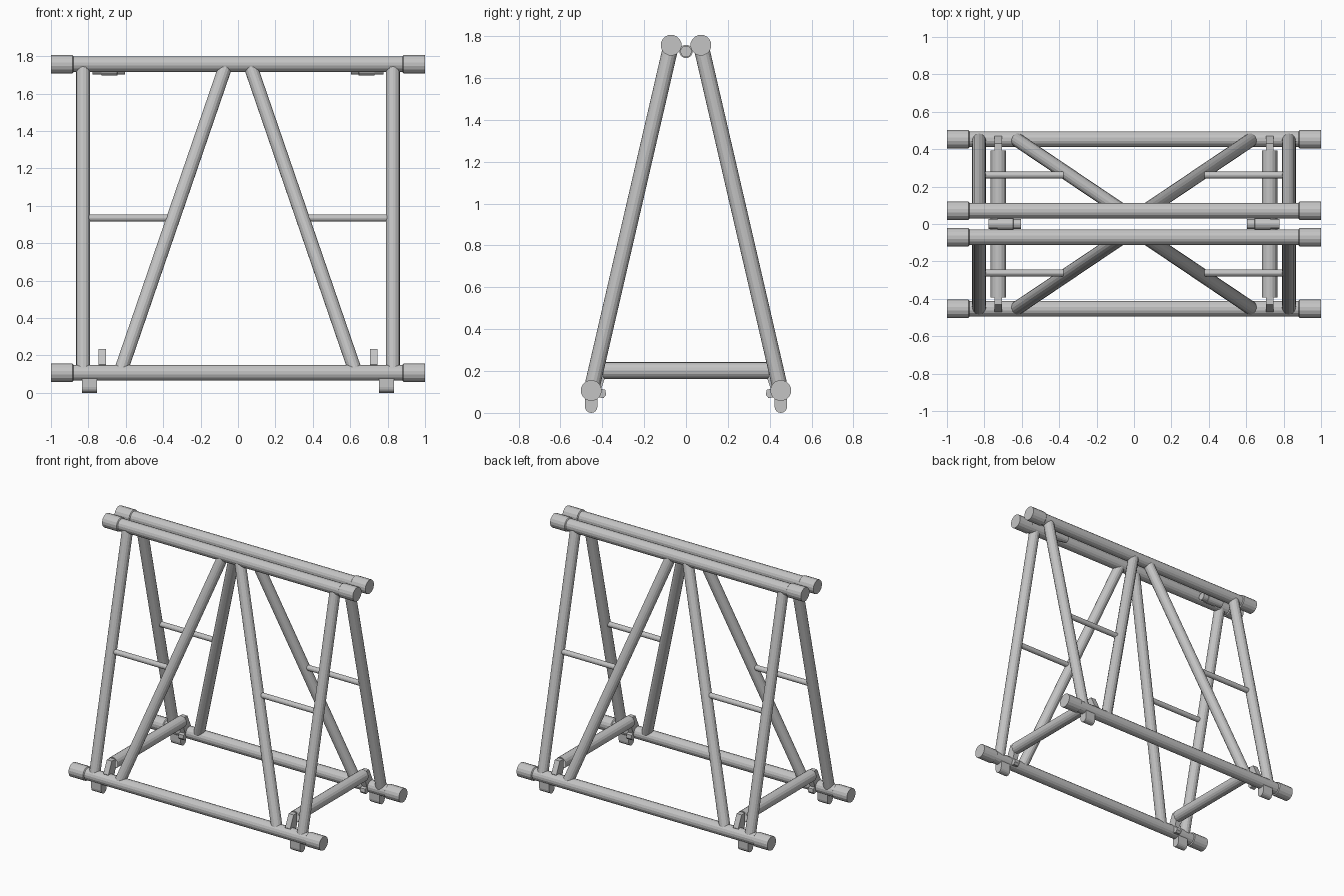
import bpy, bmesh, math
from mathutils import Vector

cube = bpy.data.objects.get("Cube")
if cube:
    bpy.data.objects.remove(cube, do_unlink=True)

steel = bpy.data.materials.new("grey_steel")
steel.use_nodes = True
steel.diffuse_color = (0.55, 0.55, 0.55, 1)
steel.node_tree.nodes["Principled BSDF"].inputs["Base Color"].default_value = (0.55, 0.55, 0.55, 1)

SIDES = 16
LOW_Y, LOW_Z = 0.453, 0.107    # lower chord axis
TOP_Y, TOP_Z = 0.071, 1.757    # upper chord axis


def add_mesh(name, bm):
    bmesh.ops.recalc_face_normals(bm, faces=bm.faces)
    mesh = bpy.data.meshes.new(name)
    bm.to_mesh(mesh)
    bm.free()
    mesh.materials.append(steel)
    obj = bpy.data.objects.new(name, mesh)
    bpy.context.collection.objects.link(obj)
    return obj


def tube(name, start, end, radius, capped=True):
    """Round tube between two points."""
    start, end = Vector(start), Vector(end)
    axis = end - start
    bm = bmesh.new()
    bmesh.ops.create_cone(bm, cap_ends=capped, segments=SIDES,
                          radius1=radius, radius2=radius, depth=axis.length)
    obj = add_mesh(name, bm)
    obj.rotation_mode = 'QUATERNION'
    obj.rotation_quaternion = axis.to_track_quat('Z', 'Y')
    obj.location = (start + end) / 2
    return obj


def lathe_x(name, stations, y, z):
    """Turned part along x from (x, radius) stations."""
    bm = bmesh.new()
    rings = []
    for x, r in stations:
        angles = [2 * math.pi * (i + 0.5) / SIDES for i in range(SIDES)]
        rings.append([bm.verts.new((x, y + r * math.cos(a), z + r * math.sin(a))) for a in angles])
    for a, b in zip(rings, rings[1:]):
        for i in range(SIDES):
            j = (i + 1) % SIDES
            bm.faces.new((a[i], a[j], b[j], b[i]))
    bm.faces.new(rings[0])
    bm.faces.new(rings[-1])
    return add_mesh(name, bm)


def plate_x(name, outline, x, width):
    """Outline of (y, z) points extruded along x."""
    bm = bmesh.new()
    face = bm.faces.new([bm.verts.new((x - width / 2, y, z)) for y, z in outline])
    moved = bmesh.ops.extrude_face_region(bm, geom=[face])["geom"]
    bmesh.ops.translate(bm, vec=(width, 0, 0),
                        verts=[v for v in moved if isinstance(v, bmesh.types.BMVert)])
    # the extrusion leaves the starting face in place or removed; close it if needed
    bmesh.ops.holes_fill(bm, edges=[e for e in bm.edges if e.is_boundary])
    return add_mesh(name, bm)


def on_panel(z):
    """Depth of the sloping panel at a height."""
    t = (z - LOW_Z) / (TOP_Z - LOW_Z)
    return LOW_Y + (TOP_Y - LOW_Y) * t


chord = [(-1, 0.05), (-0.885, 0.05), (-0.88, 0.043),
         (0.88, 0.043), (0.885, 0.05), (1, 0.05)]
RUNG_Z = 0.935
rung_y = on_panel(RUNG_Z)

for sy, face in ((-1, "front"), (1, "back")):
    # Long chords with end sleeves
    lathe_x(face + "_lower_chord", chord, sy * LOW_Y, LOW_Z)
    lathe_x(face + "_upper_chord", chord, sy * TOP_Y, TOP_Z)

    for sx, side in ((-1, "right"), (1, "left")):
        tag = face + "_" + side
        # Sloping posts, diagonal braces and rungs
        tube(tag + "_post", (sx * 0.828, sy * LOW_Y, LOW_Z),
             (sx * 0.828, sy * TOP_Y, TOP_Z), 0.037)
        tube(tag + "_diagonal", (sx * 0.63, sy * LOW_Y, LOW_Z),
             (sx * 0.063, sy * TOP_Y, TOP_Z), 0.037)
        tube(tag + "_rung", (sx * 0.828, sy * rung_y, RUNG_Z),
             (sx * 0.345, sy * rung_y, RUNG_Z), 0.019)

        # Foot with a rounded underside
        arc = [math.pi * (1 + i / 8) for i in range(9)]
        foot = [(sy * LOW_Y + 0.03 * math.cos(a), 0.03 + 0.03 * math.sin(a)) for a in arc]
        foot += [(sy * LOW_Y + 0.03, LOW_Z), (sy * LOW_Y - 0.03, LOW_Z)]
        plate_x(tag + "_foot", foot, sx * 0.793, 0.08)

        # Lug that holds the cross tube, with a small hooked toe
        lug = [(0.45, 0.1), (0.47, 0.15), (0.43, 0.235), (0.39, 0.235),
               (0.39, 0.16), (0.405, 0.115), (0.385, 0.11), (0.382, 0.085),
               (0.395, 0.07), (0.42, 0.075)]
        plate_x(tag + "_lug", [(sy * y, z) for y, z in lug], sx * 0.725, 0.04)

for sx, side in ((-1, "right"), (1, "left")):
    # Open cross tube between the two panels
    tube(side + "_cross_tube", (sx * 0.725, -0.393, 0.202), (sx * 0.725, 0.393, 0.202), 0.041, False)
    # Hinge barrel between the upper chords
    hinge = [(0.605, 0.027), (0.645, 0.027), (0.646, 0.032),
             (0.73, 0.032), (0.731, 0.027), (0.777, 0.027)]
    lathe_x(side + "_hinge", [(sx * x, r) for x, r in hinge], 0, 1.727)
